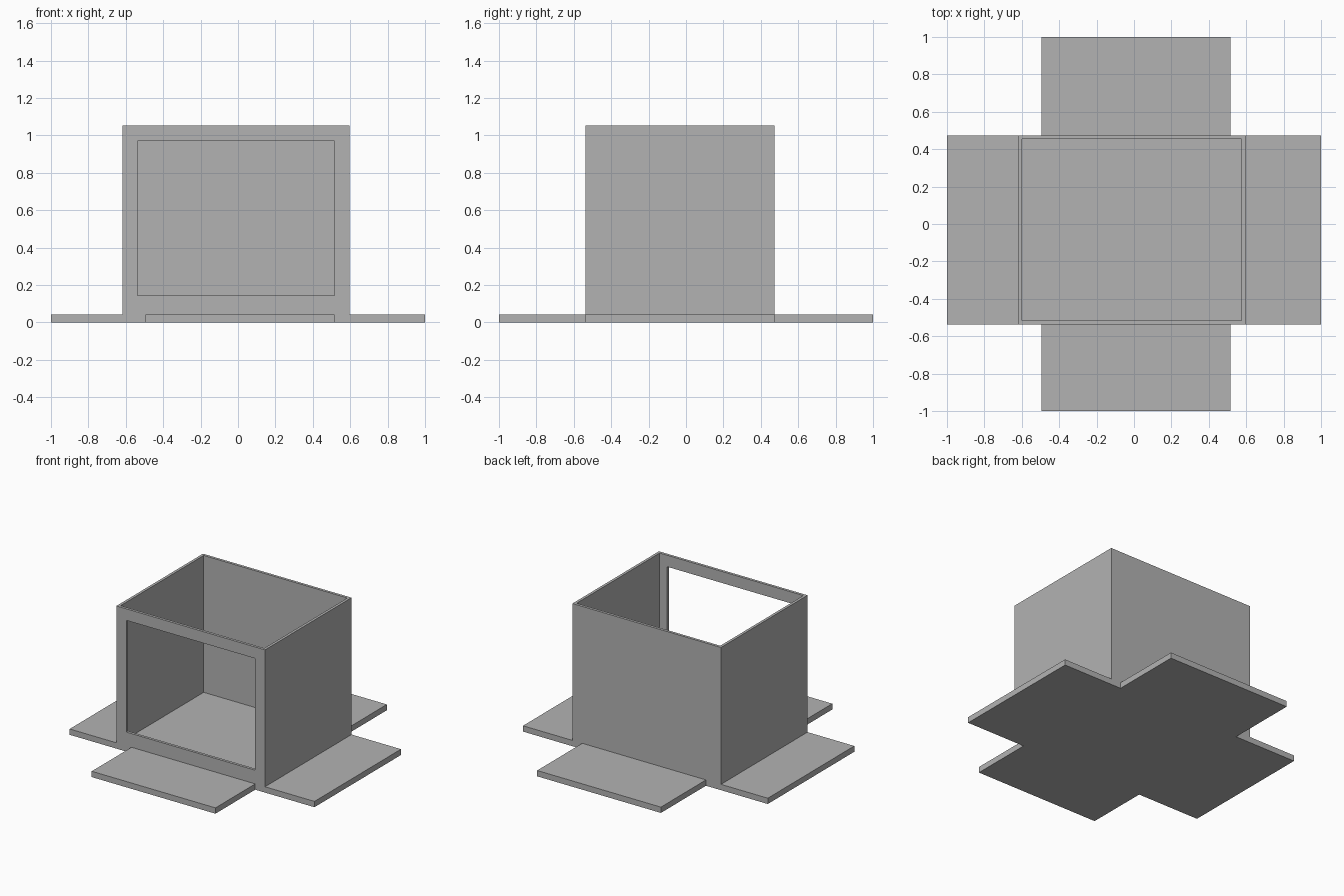
import bpy, bmesh
from mathutils import Vector

if "Cube" in bpy.data.objects:
    bpy.data.objects.remove(bpy.data.objects["Cube"], do_unlink=True)

# Key dimensions
LEFT, RIGHT = -0.618, 0.596
FRONT, BACK = -0.536, 0.474
TOP, PLATE = 1.054, 0.043
WALL = 0.02

grey = bpy.data.materials.new("plain grey")
grey.use_nodes = True
colour = (0.45, 0.45, 0.45, 1)
grey.diffuse_color = colour
grey.node_tree.nodes["Principled BSDF"].inputs["Base Color"].default_value = colour


def prism(name, outline, z0, z1):
    """Extrude a flat outline from z0 up to z1."""
    bm = bmesh.new()
    base = bm.faces.new([bm.verts.new((x, y, z0)) for x, y in outline])
    up = bmesh.ops.extrude_face_region(bm, geom=[base])
    verts = [v for v in up["geom"] if isinstance(v, bmesh.types.BMVert)]
    bmesh.ops.translate(bm, verts=verts, vec=Vector((0, 0, z1 - z0)))
    bmesh.ops.recalc_face_normals(bm, faces=bm.faces)
    mesh = bpy.data.meshes.new(name)
    bm.to_mesh(mesh)
    bm.free()
    mesh.materials.append(grey)
    obj = bpy.data.objects.new(name, mesh)
    bpy.context.collection.objects.link(obj)
    return obj


def box(name, x0, x1, y0, y1, z0, z1):
    return prism(name, [(x0, y0), (x1, y0), (x1, y1), (x0, y1)], z0, z1)


def combine(target, tool, operation):
    """Apply a boolean and discard the tool object."""
    mod = target.modifiers.new(operation, "BOOLEAN")
    mod.operation, mod.solver, mod.object = operation, "EXACT", tool
    bpy.context.view_layer.objects.active = target
    bpy.ops.object.modifier_apply(modifier=mod.name)
    bpy.data.objects.remove(tool, do_unlink=True)


# Cross-shaped base plate with four flaps
a, b = -0.495, 0.516
cross = [(-1, FRONT), (a, FRONT), (a, -1), (b, -1), (b, FRONT), (1, FRONT),
         (1, BACK), (b, BACK), (b, 1), (a, 1), (a, BACK), (-1, BACK)]
open_box = prism("open_box_with_flaps", cross, 0, PLATE)

# Upright walls, fused to the plate
walls = box("walls", LEFT, RIGHT, FRONT, BACK, 0, TOP)
combine(open_box, walls, "UNION")

# Hollow interior, open at the top
cavity = box("cavity_cutter", LEFT + WALL, RIGHT - WALL,
             FRONT + WALL, BACK - WALL, PLATE, TOP + 0.2)
combine(open_box, cavity, "DIFFERENCE")

# Large window in the front wall
window = box("window_cutter", -0.537, 0.516, FRONT - 0.1, FRONT + 0.1, 0.144, 0.969)
combine(open_box, window, "DIFFERENCE")

# Merge leftover flat seams
bm = bmesh.new()
bm.from_mesh(open_box.data)
bmesh.ops.remove_doubles(bm, verts=bm.verts, dist=0.0001)
bmesh.ops.dissolve_limit(bm, angle_limit=0.01, verts=bm.verts, edges=bm.edges)
bm.to_mesh(open_box.data)
bm.free()
